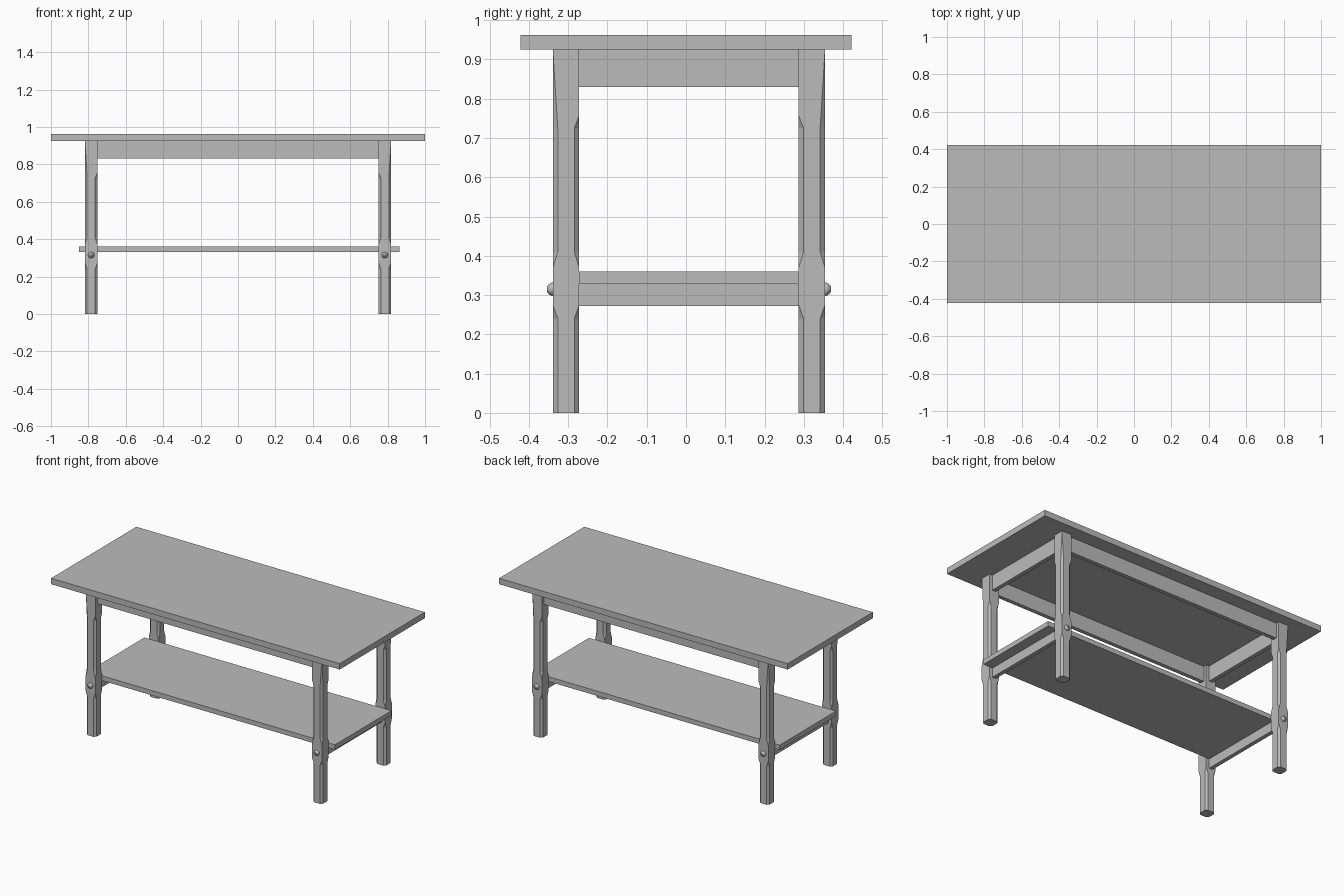
import bpy, bmesh, math

cube = bpy.data.objects.get("Cube")
if cube:
    bpy.data.objects.remove(cube, do_unlink=True)

grey = bpy.data.materials.new("plain_grey")
grey.use_nodes = True
colour = (0.5, 0.5, 0.5, 1)
grey.diffuse_color = colour
grey.node_tree.nodes["Principled BSDF"].inputs["Base Color"].default_value = colour


def finish(name, bm):
    bmesh.ops.recalc_face_normals(bm, faces=bm.faces)
    mesh = bpy.data.meshes.new(name)
    bm.to_mesh(mesh)
    bm.free()
    mesh.materials.append(grey)
    obj = bpy.data.objects.new(name, mesh)
    bpy.context.collection.objects.link(obj)
    return obj


def box(name, x0, x1, y0, y1, z0, z1):
    bm = bmesh.new()
    bmesh.ops.create_cube(bm, size=1)
    for v in bm.verts:
        v.co.x = x0 + (v.co.x + 0.5) * (x1 - x0)
        v.co.y = y0 + (v.co.y + 0.5) * (y1 - y0)
        v.co.z = z0 + (v.co.z + 0.5) * (z1 - z0)
    return finish(name, bm)


LEG_X, LEG_Y, MID_Y = 0.785, 0.313, 0.0075
HALF, CHAMFER, LEG_TOP = 0.0335, 0.0125, 0.925
INNER = LEG_Y - HALF


# Square leg with stopped chamfers: (height, chamfer, chamfer on outer corner)
def leg(name, sx, sy):
    sections = [(0, 1, 1), (0.24, 1, 1), (0.275, 0, 0), (0.37, 0, 0),
                (0.41, 1, 1), (0.725, 1, 1), (0.757, 0, 0.84), (LEG_TOP, 0, 0)]
    bm = bmesh.new()
    rings = []
    for z, normal, outer in sections:
        ring = []
        for i, (cx, cy) in enumerate([(1, 1), (-1, 1), (-1, -1), (1, -1)]):
            c = CHAMFER * (outer if (cx, cy) == (sx, sy) else normal)
            pair = [(HALF, HALF - c), (HALF - c, HALF)]
            if i % 2:
                pair.reverse()
            for px, py in pair:
                ring.append(bm.verts.new((sx * LEG_X + cx * px,
                                          MID_Y + sy * LEG_Y + cy * py, z)))
        rings.append(ring)
    for a, b in zip(rings, rings[1:]):
        for i in range(8):
            j = (i + 1) % 8
            bm.faces.new((a[i], a[j], b[j], b[i]))
    bm.faces.new(rings[0])
    bm.faces.new(rings[-1])
    bmesh.ops.remove_doubles(bm, verts=bm.verts, dist=0.0001)
    return finish(name, bm)


# Domed bolt head on the outer face of a leg
def bolt(name, sx, sy):
    bm = bmesh.new()
    profile = [(0.016, -0.002), (0.017, 0.003), (0.013, 0.010), (0.006, 0.0155)]
    rings = []
    for r, d in profile:
        rings.append([bm.verts.new((sx * LEG_X + r * math.cos(t * math.tau / 20),
                                    MID_Y + sy * (LEG_Y + HALF + d),
                                    0.315 + r * math.sin(t * math.tau / 20)))
                      for t in range(20)])
    for a, b in zip(rings, rings[1:]):
        for i in range(20):
            j = (i + 1) % 20
            bm.faces.new((a[i], a[j], b[j], b[i]))
    bm.faces.new(rings[0])
    bm.faces.new(rings[-1])
    obj = finish(name, bm)
    for p in obj.data.polygons:
        p.use_smooth = len(p.vertices) == 4


# Table top and lower shelf
box("table_top", -1, 1, -0.422, 0.422, 0.925, 0.962)
box("lower_shelf", -0.85, 0.863, MID_Y - INNER, MID_Y + INNER, 0.33, 0.36)

# Legs and bolts
for sx, side in ((-1, "right"), (1, "left")):
    for sy, end in ((-1, "front"), (1, "back")):
        leg(f"{end}_{side}_leg", sx, sy)
        bolt(f"{end}_{side}_bolt", sx, sy)

# Aprons under the top, and stretchers carrying the shelf
T = 0.0125
inner_x = LEG_X - HALF
for sx, side in ((-1, "right"), (1, "left")):
    x = sx * LEG_X
    box(f"{side}_end_apron", x - T, x + T, MID_Y - INNER, MID_Y + INNER, 0.83, LEG_TOP)
    box(f"{side}_stretcher", x - T, x + T, MID_Y - INNER, MID_Y + INNER, 0.272, 0.33)
for sy, end in ((-1, "front"), (1, "back")):
    y = MID_Y + sy * LEG_Y
    box(f"{end}_apron", -inner_x, inner_x, y - T, y + T, 0.83, LEG_TOP)
